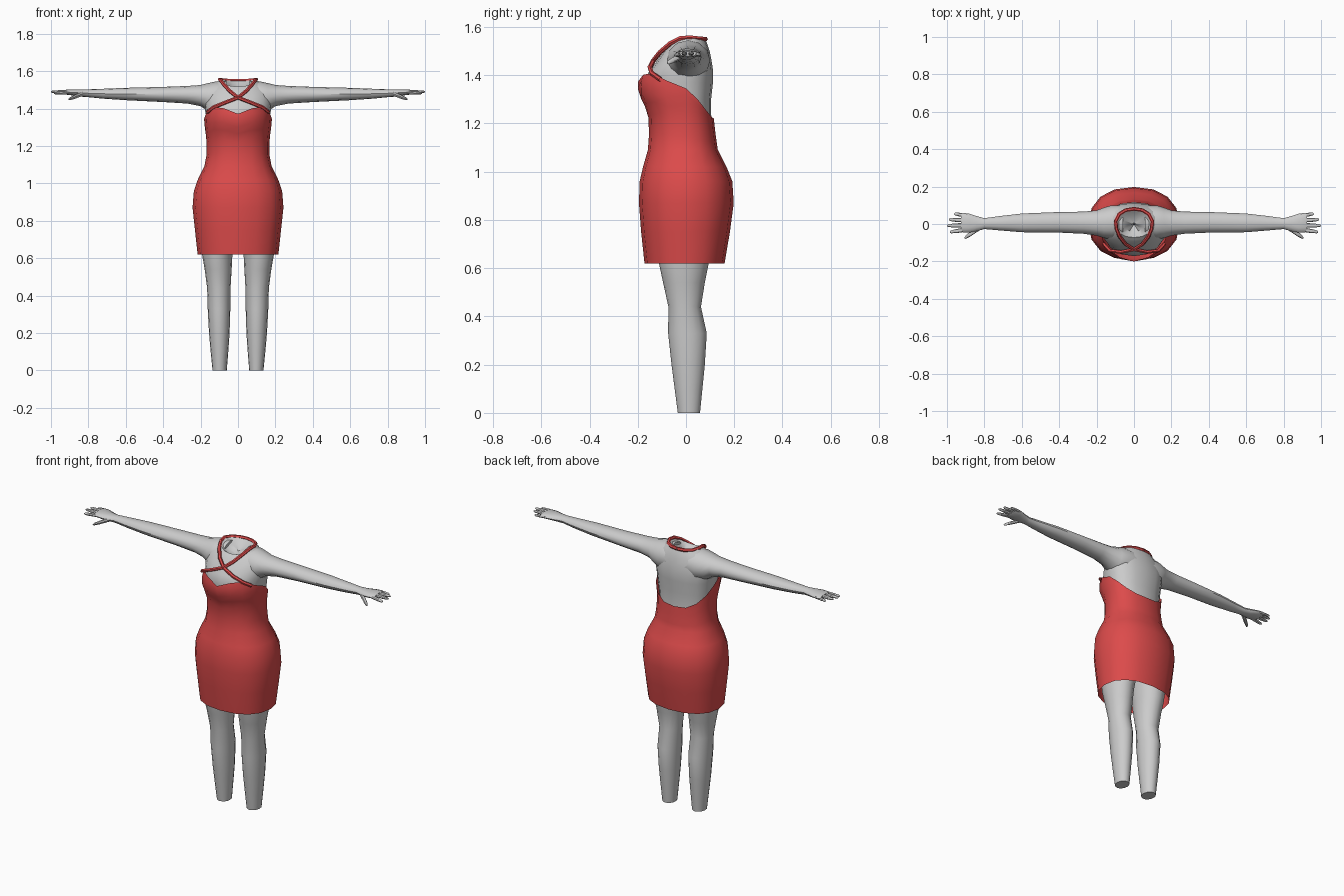
import bpy, bmesh, math
from mathutils import Vector

if "Cube" in bpy.data.objects:
    bpy.data.objects.remove(bpy.data.objects["Cube"])


def material(name, rgb):
    m = bpy.data.materials.new(name)
    m.diffuse_color = (*rgb, 1)
    m.use_nodes = True
    m.node_tree.nodes["Principled BSDF"].inputs["Base Color"].default_value = m.diffuse_color
    return m


SKIN = material("mannequin grey", (0.60, 0.60, 0.60))
RED = material("dress red", (0.72, 0.07, 0.07))


def power(v, p):
    return math.copysign(abs(v) ** p, v)


def finish(ob, mat, mirror=False):
    ob.data.materials.append(mat)
    if mirror:
        ob.modifiers.new("mirror", 'MIRROR').use_mirror_merge = False
    bpy.ops.object.select_all(action='DESELECT')
    bpy.context.view_layer.objects.active = ob
    ob.select_set(True)
    bpy.ops.object.shade_smooth_by_angle(angle=math.radians(40))
    return ob


def loft(name, rings, mat, cap_start=True, cap_end=True, mirror=False):
    """Skin a list of equally long point rings."""
    bm = bmesh.new()
    vs = [[bm.verts.new(p) for p in r] for r in rings]
    n = len(rings[0])
    for a, b in zip(vs, vs[1:]):
        for i in range(n):
            j = (i + 1) % n
            bm.faces.new((a[i], a[j], b[j], b[i]))
    if cap_start:
        bm.faces.new(vs[0])
    if cap_end:
        bm.faces.new(vs[-1])
    bmesh.ops.recalc_face_normals(bm, faces=bm.faces)
    me = bpy.data.meshes.new(name)
    bm.to_mesh(me)
    bm.free()
    ob = bpy.data.objects.new(name, me)
    bpy.context.collection.objects.link(ob)
    return finish(ob, mat, mirror)


def body_point(hw, front, back, z, a, p=0.88):
    """Point at angle a (0 = front) on a rounded body outline."""
    c = math.cos(a)
    return Vector((hw * power(math.sin(a), p),
                   -power(c, p) * (-front if c > 0 else back), z))


def sample(profile, z):
    for lo, hi in zip(profile, profile[1:]):
        if z <= hi[0]:
            t = max(0, (z - lo[0]) / (hi[0] - lo[0]))
            return [u + (v - u) * t for u, v in zip(lo, hi)][1:]
    return profile[-1][1:]


SIDES = 16
ANGLES = [2 * math.pi * i / SIDES for i in range(SIDES)]

# Dress: height, half width, front y, back y
dress = [(0.62, .216, -.172, .160), (0.75, .230, -.186, .182), (0.87, .243, -.195, .198),
         (0.96, .236, -.192, .192), (1.02, .215, -.178, .168), (1.09, .180, -.158, .132),
         (1.16, .167, -.153, .122), (1.24, .169, -.156, .113), (1.29, .176, -.180, .112),
         (1.33, .181, -.200, .115), (1.38, .181, -.200, .115), (1.41, .178, -.186, .112)]
# Top edge height from front centre round to back centre
edge = [1.372, 1.402, 1.408, 1.380, 1.345, 1.300, 1.255, 1.226, 1.22]
rings = []
for row in dress:
    ring = []
    for i, a in enumerate(ANGLES):
        top, z = edge[min(i, SIDES - i)], row[0]
        if z > 1.09:
            z = 1.09 + (z - 1.09) * (top - 1.09) / 0.32
        ring.append(body_point(*sample(dress, z), z, a))
    rings.append(ring)
loft("dress", rings, RED, False, False)

# Torso with tilted, sunken neck opening
torso = [(0.80, .20, -.155, .155), (0.95, .205, -.165, .165), (1.10, .160, -.140, .115),
         (1.20, .150, -.138, .105), (1.30, .165, -.155, .104), (1.37, .172, -.172, .112),
         (1.42, .182, -.152, .112), (1.46, .182, -.120, .106), (1.50, .165, -.093, .098),
         (1.53, .130, -.083, .088)]
rings = [[body_point(*row[1:], row[0], a) for a in ANGLES] for row in torso]
for k, drop in ((1, 0), (.55, .035), (.08, .05)):
    rings.append([body_point(.097 * k, -.072 * k, .078 * k,
                             1.535 + .020 * math.sin(a) ** 2 - .018 * math.cos(a) - drop, a)
                  for a in ANGLES])
# Keep the front of the shoulder ring below the neck front
for v, a in zip(rings[9], ANGLES):
    v.z -= .022 * max(0, math.cos(a))
loft("torso", rings, SKIN)

# Legs: z, inner x, outer x, front y, back y
leg = [(0, .060, .136, -.034, .058), (.10, .052, .146, -.047, .068), (.20, .045, .155, -.060, .078),
       (.33, .041, .162, -.074, .086), (.44, .040, .165, -.073, .062), (.54, .034, .178, -.095, .078),
       (.62, .030, .192, -.112, .094), (.75, .012, .200, -.130, .120), (.90, .005, .190, -.12, .12)]
rings = []
for z, x0, x1, y0, y1 in leg:
    rings.append([Vector(((x0 + x1) / 2 + (x1 - x0) / 2 * math.cos(a),
                          (y0 + y1) / 2 + (y1 - y0) / 2 * math.sin(a), z)) for a in ANGLES])
loft("leg", rings, SKIN, mirror=True)


# Arms with palms: x, front y, back y, bottom z, top z
def x_ring(x, y0, y1, z0, z1, n=12):
    return [Vector((x, (y0 + y1) / 2 + (y1 - y0) / 2 * math.cos(2 * math.pi * i / n),
                    (z0 + z1) / 2 + (z1 - z0) / 2 * math.sin(2 * math.pi * i / n))) for i in range(n)]


arm = [(.06, -.070, .100, 1.38, 1.545), (.12, -.082, .100, 1.375, 1.545), (.16, -.075, .088, 1.385, 1.536),
       (.20, -.062, .073, 1.413, 1.526), (.27, -.052, .066, 1.427, 1.521), (.40, -.046, .064, 1.435, 1.516),
       (.60, -.044, .056, 1.445, 1.511), (.72, -.034, .042, 1.453, 1.506), (.80, -.027, .031, 1.461, 1.503),
       (.84, -.038, .042, 1.464, 1.503), (.88, -.046, .055, 1.470, 1.503), (.915, -.044, .060, 1.474, 1.502),
       (.925, -.040, .056, 1.479, 1.499)]
loft("arm", [x_ring(*r) for r in arm], SKIN, mirror=True)


# Fingers and thumb: tapered three-ring rods
def finger(name, a, b, r):
    a, b = Vector(a), Vector(b)
    rows = []
    for t, k in ((0, 1), (.6, .9), (.92, .65), (1, .25)):
        c = a.lerp(b, t)
        rows.append(x_ring(c.x, c.y - r * k, c.y + r * k, c.z - r * k * .8, c.z + r * k * .8, 8))
    loft(name, rows, SKIN, mirror=True)


finger("index_finger", (.90, -.030, 1.487), (.985, -.043, 1.482), .012)
finger("middle_finger", (.90, -.006, 1.489), (1.0, -.009, 1.490), .012)
finger("ring_finger", (.90, .020, 1.489), (.99, .024, 1.490), .012)
finger("little_finger", (.89, .045, 1.487), (.962, .054, 1.484), .011)
finger("thumb", (.83, -.022, 1.480), (.905, -.074, 1.450), .015)

# Crossed straps meeting behind the neck
path = [(-.163, -.105, 1.382), (-.13, -.142, 1.408), (-.07, -.150, 1.432), (0, -.136, 1.459),
        (.045, -.108, 1.495), (.078, -.065, 1.532), (.094, -.025, 1.553), (.098, .015, 1.556),
        (.080, .052, 1.552), (.045, .074, 1.550), (0, .081, 1.550)]
for side, sx in (("left", 1), ("right", -1)):
    cu = bpy.data.curves.new(side + "_strap", 'CURVE')
    cu.dimensions = '3D'
    cu.bevel_depth = .010
    cu.bevel_resolution = 1
    sp = cu.splines.new('POLY')
    sp.points.add(len(path) - 1)
    for pt, (x, y, z) in zip(sp.points, path):
        pt.co = (x * sx, y, z, 1)
    ob = bpy.data.objects.new(side + "_strap", cu)
    bpy.context.collection.objects.link(ob)
    bpy.ops.object.select_all(action='DESELECT')
    bpy.context.view_layer.objects.active = ob
    ob.select_set(True)
    bpy.ops.object.convert(target='MESH')
    finish(bpy.context.object, RED)
